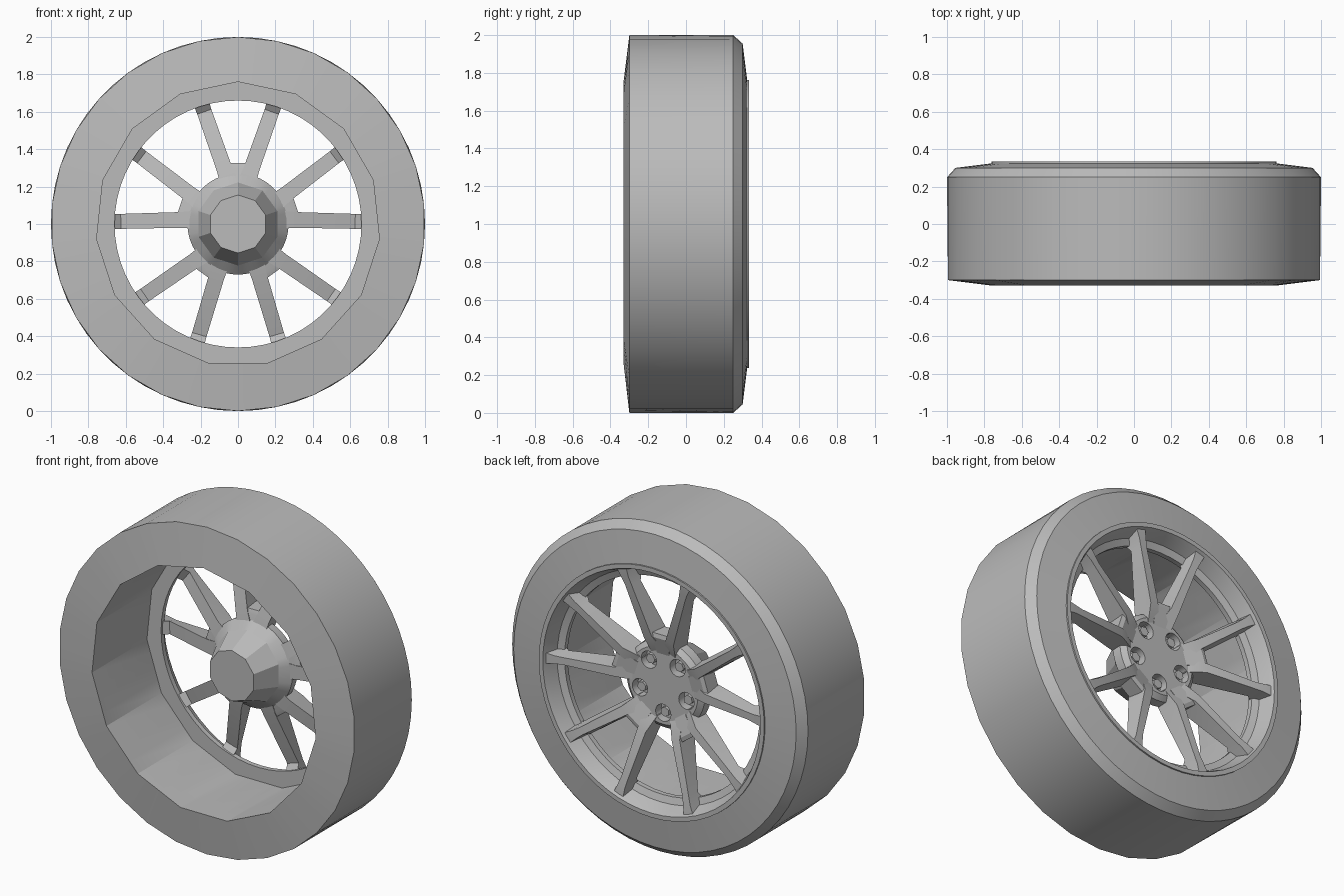
import bpy, bmesh
from math import sin, cos, pi, radians
from mathutils import Matrix, Vector

cube = bpy.data.objects.get("Cube")
if cube:
    bpy.data.objects.remove(cube, do_unlink=True)

grey = bpy.data.materials.new("mid grey")
grey.use_nodes = True
COLOUR = (0.5, 0.5, 0.5, 1)
grey.diffuse_color = COLOUR
grey.node_tree.nodes["Principled BSDF"].inputs["Base Color"].default_value = COLOUR

STEPS = 60          # points around each lathed ring
CENTRE = (0, 0, 1)  # wheel axle


def finish(name, bm, smooth=True):
    bmesh.ops.recalc_face_normals(bm, faces=bm.faces)
    mesh = bpy.data.meshes.new(name)
    bm.to_mesh(mesh)
    bm.free()
    mesh.materials.append(grey)
    obj = bpy.data.objects.new(name, mesh)
    obj.location = CENTRE
    bpy.context.collection.objects.link(obj)
    if smooth:
        smooth_object(obj)
    return obj


def select_only(obj):
    bpy.ops.object.select_all(action='DESELECT')
    obj.select_set(True)
    bpy.context.view_layer.objects.active = obj


def smooth_object(obj):
    select_only(obj)
    bpy.ops.object.shade_smooth_by_angle(angle=radians(20))


def loft(bm, sections, loop=False):
    """Skin a row of equal-length point rings; cap the ends unless looped."""
    rings = [[bm.verts.new(p) for p in s] for s in sections]
    pairs = list(zip(rings, rings[1:]))
    if loop:
        pairs.append((rings[-1], rings[0]))
    for a, b in pairs:
        for i in range(len(a)):
            j = (i + 1) % len(a)
            bm.faces.new((a[i], a[j], b[j], b[i]))
    if not loop:
        bm.faces.new(rings[0])
        bm.faces.new(rings[-1])


def ring(r, y, sides=STEPS):
    """Ring about the axle, shaped as a polygon with a corner at the top."""
    points = []
    for i in range(STEPS):
        a = 2 * pi * i / STEPS
        off = (i % (STEPS // sides)) * 2 * pi / STEPS - pi / sides
        d = r * cos(pi / sides) / cos(off)
        points.append((d * sin(a), y, d * cos(a)))
    return points


def lathe(name, profile, loop):
    bm = bmesh.new()
    loft(bm, [ring(*p) for p in profile], loop)
    return finish(name, bm, smooth=loop)


def five_times(bm, verts_before):
    """Repeat the newest geometry five times round the axle."""
    geom = bm.verts[:] + bm.edges[:] + bm.faces[:]
    for k in range(1, 5):
        new = bmesh.ops.duplicate(bm, geom=geom)["geom"]
        bmesh.ops.rotate(bm, verts=[v for v in new if isinstance(v, bmesh.types.BMVert)],
                         cent=(0, 0, 0), matrix=Matrix.Rotation(k * 2 * pi / 5, 3, 'Y'))


# Tyre: coarse inner barrel, finer outer face
lathe("tyre", [(0.76, -0.33, 15), (1, -0.30, 30), (1, 0.25), (0.955, 0.30),
               (0.755, 0.325), (0.76, 0.21, 15)], True)

# Rim ring with raised lip and sunken ledge
lathe("rim", [(0.765, 0.2), (0.66, 0.2), (0.66, 0.23), (0.70, 0.245),
              (0.722, 0.305), (0.735, 0.333), (0.762, 0.333)], True)

# Forked spokes: two arms and a web, repeated round the hub
bm = bmesh.new()
start = Vector((0.064, 0, 0.27))
along = Vector((0.332, 0, 0.943))
across = Vector((0.943, 0, -0.332))
ARM = [(-0.08, 0.215, 0.12, 0.045, 0.05),  # distance, front, back, half widths
       (0.03, 0.265, 0.14, 0.028, 0.042),
       (0.35, 0.30, 0.235, 0.022, 0.04),
       (0.40, 0.31, 0.2, 0.025, 0.042),
       (0.45, 0.315, 0.2, 0.032, 0.045)]
for side in (1, -1):
    sections = []
    for s, front, back, wf, wb in ARM:
        c = start + along * s
        pts = [c - across * wb + Vector((0, back, 0)), c + across * wb + Vector((0, back, 0)),
               c + across * wf + Vector((0, front, 0)), c - across * wf + Vector((0, front, 0))]
        sections.append([(p.x * side, p.y, p.z) for p in pts])
    loft(bm, sections)
web = []
for z, half, front, back in [(0.17, 0.04, 0.213, 0.12), (0.30, 0.055, 0.255, 0.14),
                             (0.325, 0.05, 0.25, 0.15)]:
    web.append([(-half, back, z), (half, back, z), (half, front, z), (-half, front, z)])
loft(bm, web)
five_times(bm, 0)
finish("spokes", bm)

# Hub with faceted rear cone
hub = lathe("hub", [(0.155, -0.06, 10), (0.222, 0.09, 10), (0.27, 0.14),
                    (0.265, 0.195), (0.235, 0.22)], False)


def lug_cylinders(name, r, y0, y1, sides):
    bm = bmesh.new()
    mid = Vector((0, (y0 + y1) / 2, -0.165))
    bmesh.ops.create_cone(bm, cap_ends=True, segments=sides, radius1=r, radius2=r, depth=y1 - y0,
                          matrix=Matrix.Translation(mid) @ Matrix.Rotation(pi / 2, 4, 'X'))
    five_times(bm, 0)
    return finish(name, bm)


# Lug pockets cut into the hub and web
cutter = lug_cylinders("lug_pocket_cutter", 0.052, 0.165, 0.4, 20)
cutter.hide_render = True
cut = hub.modifiers.new("lug pockets", 'BOOLEAN')
cut.operation = 'DIFFERENCE'
cut.solver = 'EXACT'
cut.object = cutter
select_only(hub)
bpy.ops.object.modifier_apply(modifier=cut.name)
bpy.data.objects.remove(cutter, do_unlink=True)
smooth_object(hub)

# Hexagonal lug nuts
lug_cylinders("lug_nuts", 0.03, 0.15, 0.205, 6)
